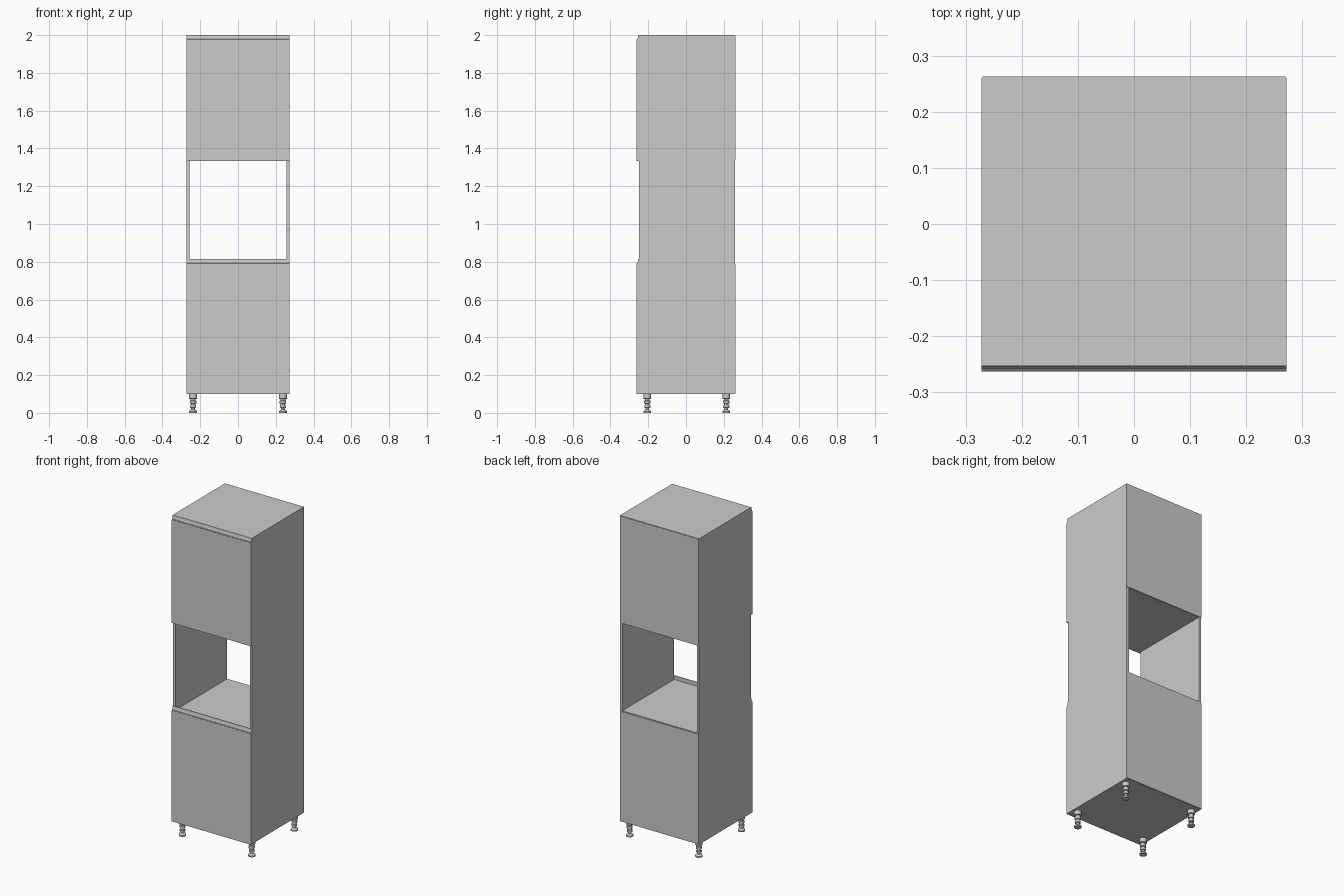
import bpy, bmesh, math

if "Cube" in bpy.data.objects:
    bpy.data.objects.remove(bpy.data.objects["Cube"])

W = 0.272            # half width
T = 0.016            # panel thickness
FRONT, BACK = -0.249, 0.260   # carcass depth range
BASE, TOP = 0.10, 2.0


def mesh_object(name, bm):
    bmesh.ops.recalc_face_normals(bm, faces=bm.faces)
    me = bpy.data.meshes.new(name)
    bm.to_mesh(me)
    bm.free()
    ob = bpy.data.objects.new(name, me)
    bpy.context.collection.objects.link(ob)
    return ob


def box(name, x, y, z):
    bm = bmesh.new()
    bmesh.ops.create_cube(bm, size=1)
    for v in bm.verts:
        for i, (lo, hi) in enumerate((x, y, z)):
            v.co[i] = lo if v.co[i] < 0 else hi
    return mesh_object(name, bm)


def extrude_x(name, profile, half):
    """Extrude a (y, z) outline along x."""
    bm = bmesh.new()
    f = bm.faces.new([bm.verts.new((-half, y, z)) for y, z in profile])
    r = bmesh.ops.extrude_face_region(bm, geom=[f])
    for v in r["geom"]:
        if isinstance(v, bmesh.types.BMVert):
            v.co.x = half
    return mesh_object(name, bm)


def lathe(name, profile, loc, steps=20):
    """Revolve a (radius, z) outline around z."""
    bm = bmesh.new()
    vs = [bm.verts.new((r, 0, z)) for r, z in profile]
    es = [bm.edges.new(p) for p in zip(vs, vs[1:])]
    bmesh.ops.spin(bm, geom=vs + es, cent=(0, 0, 0), axis=(0, 0, 1),
                   angle=math.tau, steps=steps)
    bmesh.ops.remove_doubles(bm, verts=bm.verts, dist=1e-5)
    ob = mesh_object(name, bm)
    ob.location = loc
    bpy.ops.object.select_all(action='DESELECT')
    ob.select_set(True)
    bpy.context.view_layer.objects.active = ob
    bpy.ops.object.shade_smooth_by_angle(angle=math.radians(35))
    return ob


# Side panels
for side, s in (("left", -1), ("right", 1)):
    box(side + "_side_panel", sorted((s * W, s * (W - T))), (FRONT, BACK), (BASE, TOP))

# Horizontal panels: bottom, oven shelf, oven ceiling, top
for name, z in (("bottom_panel", BASE), ("oven_shelf", 0.774),
                ("oven_ceiling", 1.333), ("top_panel", TOP - T)):
    box(name, (-W + T, W - T), (FRONT, BACK), (z, z + T))

# Doors, thin back panels and metal grip rails for both compartments
for name, lo, hi in (("lower", BASE, 0.815), ("upper", 1.333, TOP)):
    door_top = hi - 0.027
    box(name + "_door", (-W, W), (-0.263, FRONT), (lo, door_top))
    extrude_x(name + "_grip_rail",
              [(-0.262, door_top), (-0.262, door_top + 0.004), (-0.258, door_top + 0.006),
               (-0.255, door_top + 0.012), (-0.253, hi), (FRONT, hi), (FRONT, door_top)], W)
    back_top = 0.785 if name == "lower" else TOP - 0.002
    box(name + "_back_panel", (-W + 0.002, W - 0.002), (BACK, 0.263),
        (lo + 0.002, back_top))

# Adjustable legs: socket, collar, threaded stem, nut, foot
LEG = [(0, 0), (0.021, 0), (0.021, 0.008), (0.017, 0.013), (0.010, 0.017),
       (0.010, 0.026), (0.016, 0.028), (0.016, 0.038), (0.012, 0.040),
       (0.012, 0.048), (0.017, 0.050), (0.017, 0.064), (0.013, 0.066),
       (0.013, 0.073), (0.021, 0.075), (0.021, 0.100), (0, 0.100)]
for yn, y in (("front", -0.205), ("back", 0.213)):
    for xn, x in (("left", -0.238), ("right", 0.238)):
        lathe(f"{yn}_{xn}_leg", LEG, (x, y, 0))
